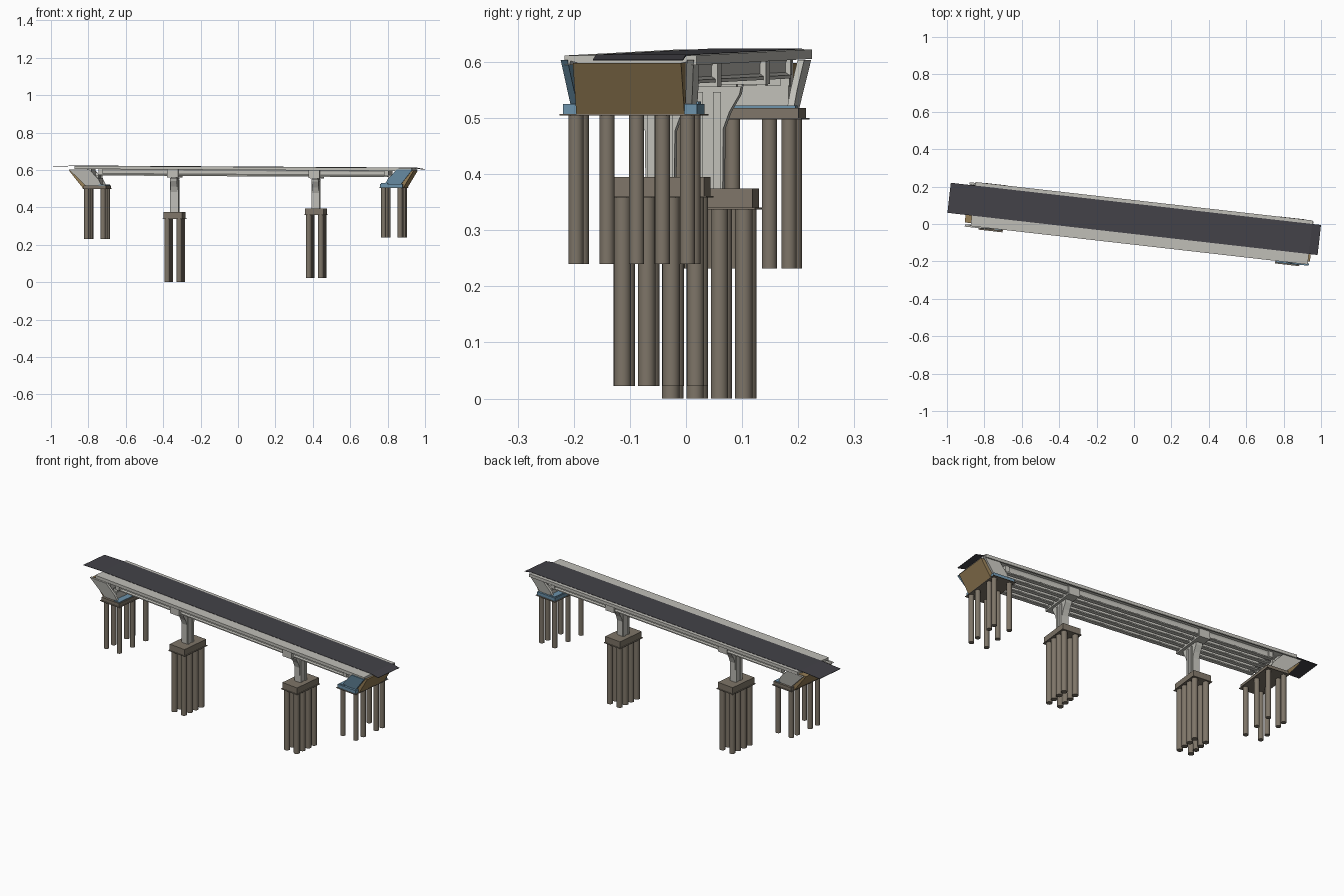
import bpy, bmesh, math
from mathutils import Matrix

cube = bpy.data.objects.get("Cube")
if cube:
    bpy.data.objects.remove(cube, do_unlink=True)

# The bridge is built along its own axis u, with v across, then turned in plan
TURN = Matrix.Rotation(math.radians(-6.5), 4, 'Z')
FALL = 0.006        # lengthwise fall of the deck


def material(name, rgb):
    lin = [((c / 255 + 0.055) / 1.055) ** 2.4 for c in rgb] + [1.0]
    m = bpy.data.materials.new(name)
    m.use_nodes = True
    m.diffuse_color = lin
    m.node_tree.nodes["Principled BSDF"].inputs["Base Color"].default_value = lin
    return m


CONCRETE = material("light_concrete", (192, 191, 184))
ASPHALT = material("dark_asphalt", (67, 66, 72))
FOUNDATION = material("brown_concrete", (126, 117, 104))
BLUE = material("blue_concrete", (108, 146, 170))
EARTH = material("tan_earth", (150, 126, 86))


def finish(name, bm, mat, smooth=False):
    bmesh.ops.recalc_face_normals(bm, faces=bm.faces)
    bm.transform(TURN)
    mesh = bpy.data.meshes.new(name)
    bm.to_mesh(mesh)
    bm.free()
    mesh.materials.append(mat)
    ob = bpy.data.objects.new(name, mesh)
    bpy.context.collection.objects.link(ob)
    if smooth:
        bpy.ops.object.select_all(action='DESELECT')
        ob.select_set(True)
        bpy.context.view_layer.objects.active = ob
        bpy.ops.object.shade_smooth_by_angle()
    return ob


def prism(name, pts, axis, lo, hi, mat, fall=0.0, lean=0.0):
    """Extrude a (v, z) profile along u, or a (u, z) profile along v."""
    bm = bmesh.new()
    put = (lambda a, b, z: (b, a, z)) if axis == 'u' else (lambda a, b, z: (a, b, z))
    rings = [[bm.verts.new(put(a, b, z)) for a, z in pts] for b in (lo, hi)]
    bm.faces.new(rings[0])
    bm.faces.new(rings[1])
    n = len(pts)
    for i in range(n):
        j = (i + 1) % n
        bm.faces.new((rings[0][i], rings[0][j], rings[1][j], rings[1][i]))
    for v in bm.verts:
        v.co.y += lean * (v.co.z - 0.525)
        v.co.z -= fall * v.co.x
    return finish(name, bm, mat)


def box(name, u, v, z, mat, fall=0.0):
    pts = [(v[0], z[0]), (v[1], z[0]), (v[1], z[1]), (v[0], z[1])]
    return prism(name, pts, 'u', u[0], u[1], mat, fall)


def piles(name, spots, radius, bottom, top):
    bm = bmesh.new()
    for u, v in spots:
        bmesh.ops.create_cone(bm, cap_ends=True, segments=20, radius1=radius,
                              radius2=radius, depth=top - bottom,
                              matrix=Matrix.Translation((u, v, (top + bottom) / 2)))
    return finish(name, bm, FOUNDATION, smooth=True)


# Deck slab with thin tapered overhangs and edge beams
prism("deck_slab", [(-0.11, 0.617), (0.127, 0.617), (0.127, 0.6), (0.118, 0.6),
                    (0.116, 0.607), (0.09, 0.601), (-0.075, 0.601), (-0.099, 0.607),
                    (-0.101, 0.6), (-0.11, 0.6)], 'u', -0.867, 0.947, CONCRETE, FALL)

# Road surface, running past both ends of the deck
top = [(-0.998, 0.6195), (-0.867, 0.6237), (0.947, 0.6128), (0.994, 0.6045)]
prism("road_surface", top + [(u, z - 0.002) for u, z in reversed(top)], 'v',
      -0.0535, 0.108, ASPHALT)

# Girders with wide flanges under the slab
for i in range(5):
    v = -0.077 + i * 0.0425
    half = [(0.011, 0.566), (0.011, 0.572), (0.004, 0.577), (0.004, 0.594), (0.008, 0.602)]
    pts = [(v + a, z) for a, z in half] + [(v - a, z) for a, z in reversed(half)]
    prism(f"girder_{i + 1}", pts, 'u', -0.74, 0.815, CONCRETE, FALL)

# Piers: crossbeam, flared column, pile cap and pile group
for side, u, head, cap, foot in (("right", -0.341, 0.556, 0.374, 0.0),
                                 ("left", 0.42, 0.552, 0.395, 0.022)):
    mid = 0.003
    box(f"{side}_pier_crossbeam", (u - 0.03, u + 0.03), (-0.1, 0.108), (0.558, 0.602),
        CONCRETE, FALL)
    box(f"{side}_pier_bearing", (u - 0.014, u + 0.014), (mid - 0.05, mid + 0.05),
        (head - 0.003, 0.56), CONCRETE)
    half = [(0.026, cap), (0.027, head - 0.075), (0.038, head - 0.045),
            (0.056, head - 0.014), (0.059, head)]
    pts = [(mid + a, z) for a, z in half] + [(mid - a, z) for a, z in reversed(half)]
    prism(f"{side}_pier_column", pts, 'u', u - 0.018, u + 0.018, CONCRETE)
    for s in (-1, 1):
        box(f"{side}_pier_rib", (u - 0.022, u + 0.022),
            (mid + s * 0.016 - 0.007, mid + s * 0.016 + 0.007), (cap, head - 0.01), CONCRETE)
    box(f"{side}_pier_pile_cap", (u - 0.05, u + 0.05), (mid - 0.083, mid + 0.083),
        (cap - 0.034, cap), FOUNDATION)
    box(f"{side}_pier_blinding", (u - 0.055, u + 0.055), (mid - 0.088, mid + 0.088),
        (cap - 0.037, cap - 0.034), FOUNDATION)
    spots = [(u + a * 0.0325, mid + (j - 1.5) * 0.0437) for a in (-1, 1) for j in range(4)]
    piles(f"{side}_pier_piles", spots, 0.0155, foot, cap - 0.036)

# Abutments, mirrored end for end
for side, s, u, cap, foot in (("right", -1, -0.758, 0.518, 0.232),
                              ("left", 1, 0.838, 0.525, 0.24)):
    def along(a, b):
        return tuple(sorted((u + s * a, u + s * b)))

    cap_mat = BLUE if s > 0 else FOUNDATION
    box(f"{side}_abutment_cap", along(-0.06, 0.06), (-0.118, 0.122), (cap - 0.018, cap), cap_mat)
    box(f"{side}_abutment_blinding", along(-0.065, 0.065), (-0.124, 0.128),
        (cap - 0.021, cap - 0.018), FOUNDATION)
    box(f"{side}_abutment_blue_top", along(-0.055, -0.02), (-0.112, 0.116),
        (cap, cap + 0.004), BLUE)

    # Breast wall, back wall and bearing pedestals
    box(f"{side}_abutment_wall", along(-0.02, 0.045), (-0.094, 0.1), (cap, 0.558), CONCRETE)
    box(f"{side}_abutment_back_wall", along(0.02, 0.045), (-0.094, 0.1), (0.558, 0.604), CONCRETE)
    box(f"{side}_end_crossbeam", along(-0.042, -0.018), (-0.098, 0.106), (0.572, 0.602),
        CONCRETE, FALL)
    for i in range(5):
        v = -0.077 + i * 0.0425
        box(f"{side}_bearing_{i + 1}", along(-0.018, 0.008), (v - 0.008, v + 0.008),
            (0.556, 0.572), CONCRETE)

    # Sloping earth fill between the wing walls
    fill = [(0.119, 0.598), (0.064, cap - 0.018), (0.045, cap - 0.018), (0.045, 0.598)]
    if s < 0:
        fill = [(0.142 if a > 0.1 else a, z) for a, z in fill]
    prism(f"{side}_earth_fill", [(u + s * a, z) for a, z in fill], 'v', -0.094, 0.1, EARTH)

    # Leaning wing walls
    tip = 0.115 if s > 0 else 0.14
    wing = [(tip, 0.603), (0.052, cap), (-0.035, cap), (-0.02, 0.55), (0.03, 0.603)]
    for face, v, k in (("front", -0.1, -0.13), ("back", 0.106, 0.13)):
        mat = BLUE if s > 0 and face == "front" else CONCRETE
        prism(f"{side}_{face}_wing_wall", [(u + s * a, z) for a, z in wing], 'v',
              v - 0.006, v + 0.006, mat, 0.0, k)

    # Staggered piles
    outer = [(u + s * 0.045, v) for v in (-0.097, -0.041, 0.058, 0.103)]
    inner = [(u - s * 0.043, v) for v in (-0.097, 0.002, 0.103)]
    piles(f"{side}_abutment_piles", outer + inner, 0.0135, foot, cap - 0.02)
